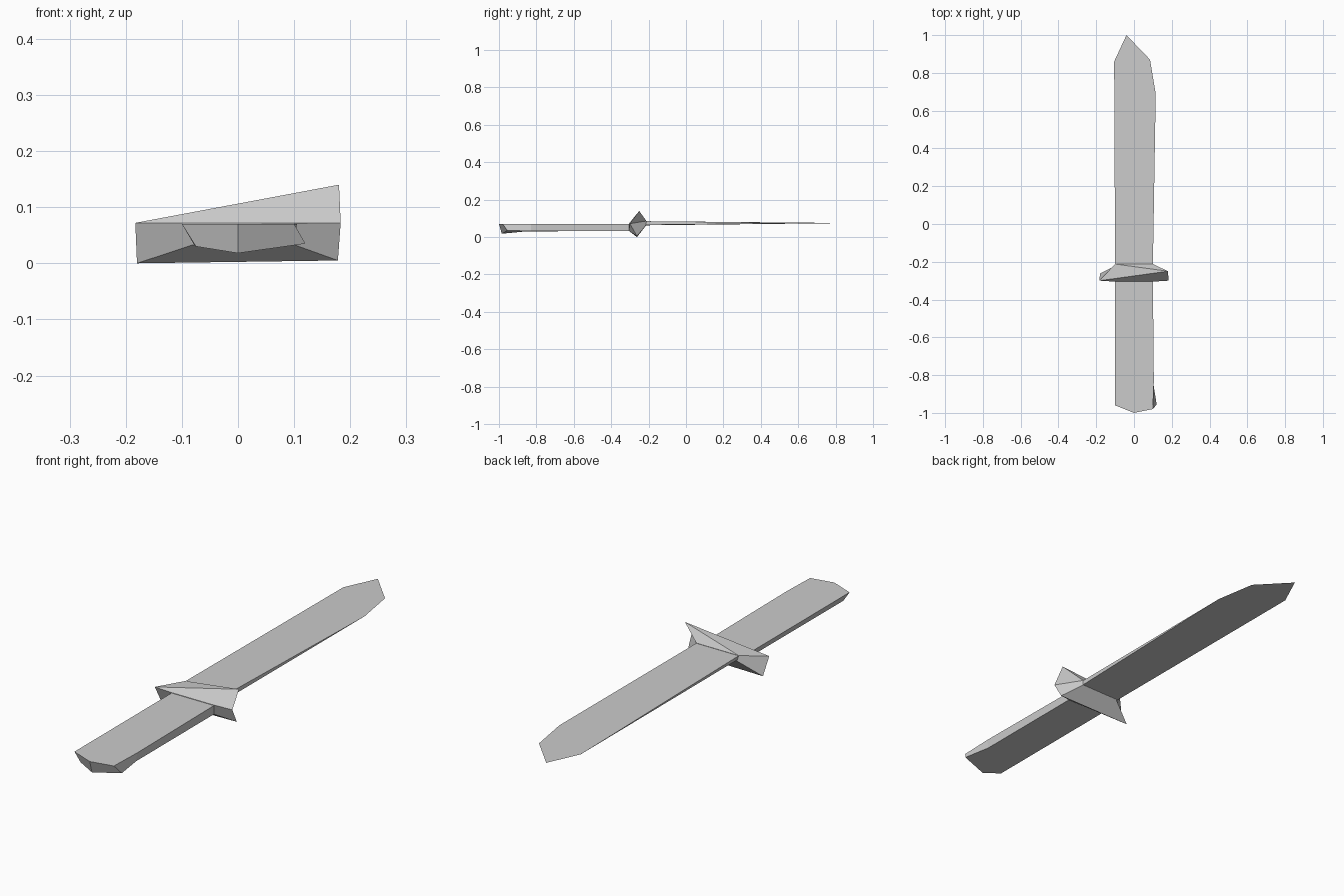
import bpy
import bmesh

cube = bpy.data.objects.get("Cube")
if cube:
    bpy.data.objects.remove(cube, do_unlink=True)

grey = bpy.data.materials.new("plain_grey")
grey.use_nodes = True
GREY = (0.6, 0.6, 0.6, 1)
grey.diffuse_color = GREY
grey.node_tree.nodes["Principled BSDF"].inputs["Base Color"].default_value = GREY


def make_part(name, points, faces):
    """Build a closed flat-shaded part, welding points that coincide."""
    bm = bmesh.new()
    verts = [bm.verts.new(p) for p in points]
    for face in faces:
        bm.faces.new([verts[i] for i in face])
    bmesh.ops.remove_doubles(bm, verts=bm.verts[:], dist=0.0005)
    bmesh.ops.recalc_face_normals(bm, faces=bm.faces[:])
    mesh = bpy.data.meshes.new(name)
    bm.to_mesh(mesh)
    bm.free()
    mesh.materials.append(grey)
    obj = bpy.data.objects.new(name, mesh)
    bpy.context.collection.objects.link(obj)
    return obj


def loft(name, top, bottom):
    """Join an upper and a lower outline with side walls and caps."""
    n = len(top)
    walls = [(i, (i + 1) % n, (i + 1) % n + n, i + n) for i in range(n)]
    make_part(name, top + bottom, walls + [range(n), range(n, 2 * n)])


# Handle: flat top, narrower and slanted underside with one flared corner
handle_top = [(x, y, 0.07) for x, y in (
    (-0.1, -0.3), (-0.1, -0.96), (0, -1), (0.1, -0.98), (0.105, -0.83), (0.1, -0.3))]
handle_bottom = [(-0.08, -0.3, 0.035), (-0.075, -0.955, 0.03), (0, -0.985, 0.018),
                 (0.12, -0.955, 0.035), (0.1, -0.83, 0.033), (0.1, -0.3, 0.033)]
loft("handle", handle_top, handle_bottom)

# Blade: thick at the guard, closing to a thin clipped point
blade_tip = [(-0.105, 0.86, 0.075), (-0.04, 1, 0.075), (0.085, 0.87, 0.075),
             (0.115, 0.69, 0.075)]
blade_top = [(-0.1, -0.22, 0.085)] + blade_tip + [(0.1, -0.22, 0.085)]
blade_bottom = [(-0.09, -0.22, 0.063)] + blade_tip + [(0.1, -0.22, 0.065)]
loft("blade", blade_top, blade_bottom)

# Guard: faceted crosspiece with flared ends and one raised spike
guard = {
    "left_top": (-0.183, -0.3, 0.072), "left_low": (-0.18, -0.262, 0),
    "spike": (0.18, -0.25, 0.14), "right_front": (0.183, -0.3, 0.072),
    "right_low": (0.178, -0.262, 0.005),
    "a": (-0.1, -0.305, 0.072), "b": (0.1, -0.305, 0.072),
    "c": (0.1, -0.305, 0.033), "d": (-0.08, -0.305, 0.033),
    "e": (-0.1, -0.212, 0.086), "f": (0.1, -0.212, 0.086),
    "g": (-0.085, -0.215, 0.06), "h": (0.1, -0.213, 0.064),
}
guard_faces = [
    "left_top a b right_front spike", "left_top left_low d a",
    "right_front b c right_low", "left_low right_low c d", "a d c b",
    "left_top spike e", "spike f e", "spike right_front f",
    "right_front right_low h f", "left_top e g left_low",
    "left_low g h right_low", "e f h g",
]
names = list(guard)
make_part("guard", list(guard.values()),
          [[names.index(k) for k in face.split()] for face in guard_faces])
